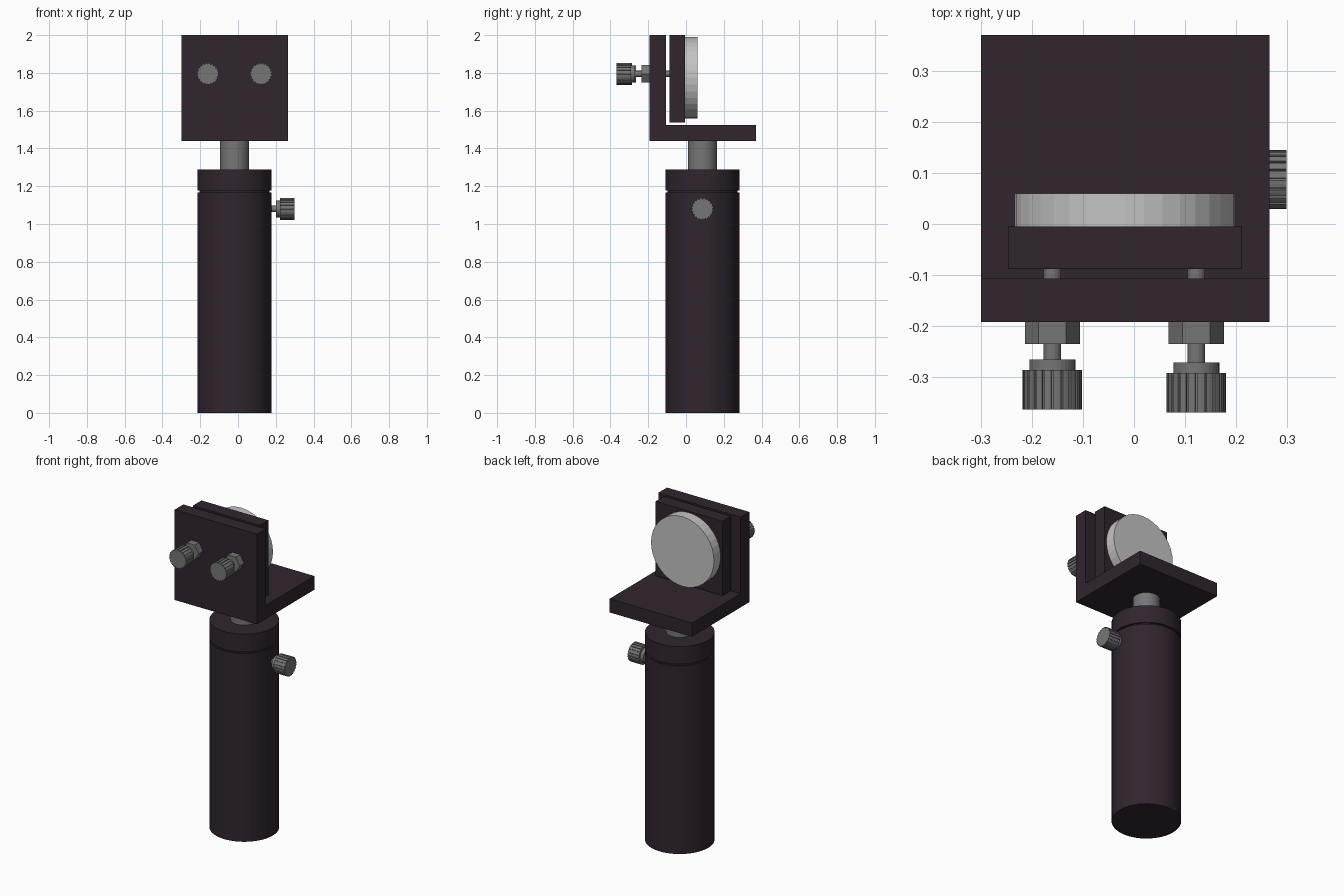
import bpy, bmesh, math
from mathutils import Matrix, Vector

cube = bpy.data.objects.get("Cube")
if cube:
    bpy.data.objects.remove(cube, do_unlink=True)


def material(name, color):
    m = bpy.data.materials.new(name)
    m.use_nodes = True
    m.diffuse_color = (*color, 1)
    m.node_tree.nodes["Principled BSDF"].inputs["Base Color"].default_value = (*color, 1)
    return m


DARK = material("dark anodised", (0.03, 0.018, 0.028))
STEEL = material("grey steel", (0.18, 0.18, 0.18))
GLASS = material("pale mirror", (0.55, 0.55, 0.55))

CX, POST_Y = -0.018, 0.087      # common axis of the stand
AXES = {"Z": Vector((0, 0, 1)), "-Y": Vector((0, -1, 0)), "X": Vector((1, 0, 0))}


def finish(name, bm, mat, smooth=False):
    bmesh.ops.recalc_face_normals(bm, faces=bm.faces)
    mesh = bpy.data.meshes.new(name)
    bm.to_mesh(mesh)
    bm.free()
    mesh.materials.append(mat)
    ob = bpy.data.objects.new(name, mesh)
    bpy.context.collection.objects.link(ob)
    if smooth:
        bpy.ops.object.select_all(action="DESELECT")
        ob.select_set(True)
        bpy.context.view_layer.objects.active = ob
        bpy.ops.object.shade_smooth_by_angle(angle=math.radians(30))
    return ob


def prism(name, outline, start, axis, length, mat, smooth=False):
    """Extrude a 2D outline from start along the named axis."""
    d = AXES[axis]
    u = Vector((0, 1, 0)) if axis == "X" else Vector((1, 0, 0))
    v = d.cross(u)
    bm = bmesh.new()
    face = bm.faces.new([bm.verts.new(Vector(start) + u * a + v * b) for a, b in outline])
    ext = bmesh.ops.extrude_face_region(bm, geom=[face])
    verts = [g for g in ext["geom"] if isinstance(g, bmesh.types.BMVert)]
    bmesh.ops.translate(bm, verts=verts, vec=d * length)
    return finish(name, bm, mat, smooth)


def circle(r, n=32):
    return [(r * math.cos(math.tau * i / n), r * math.sin(math.tau * i / n)) for i in range(n)]


def knurl(r, depth, teeth):
    """Wide teeth separated by narrow grooves."""
    pts = []
    for i in range(teeth):
        for f, rad in ((0.12, r), (0.5, r), (0.85, r), (0.88, r - depth), (0.09, r - depth)):
            k = i + f + (1 if f == 0.09 else 0)
            a = math.tau * k / teeth
            pts.append((rad * math.cos(a), rad * math.sin(a)))
    return pts


def thumb_screw(name, root, axis, shaft, collar, head):
    """Shaft, collar and knurled head given as (from, to) offsets along the axis."""
    outlines = {"shaft": (circle(0.017, 20), shaft), "collar": (circle(0.045), collar),
                "knob": (knurl(0.058, 0.005, 20), head)}
    for part, (outline, (a, b)) in outlines.items():
        prism(f"{name}_{part}", outline, Vector(root) + AXES[axis] * a, axis, b - a, STEEL)


def box(name, lo, hi, mat):
    bm = bmesh.new()
    bmesh.ops.create_cube(bm, size=1)
    lo, hi = Vector(lo), Vector(hi)
    bmesh.ops.transform(bm, verts=bm.verts,
                        matrix=Matrix.Translation((lo + hi) / 2) @ Matrix.Diagonal((*(hi - lo), 1)))
    return finish(name, bm, mat)


# Post holder: body, recessed groove and clamp collar
prism("holder_body", circle(0.196, 48), (CX, POST_Y, 0), "Z", 1.167, DARK, True)
prism("holder_groove", circle(0.186, 48), (CX, POST_Y, 1.16), "Z", 0.025, DARK, True)
prism("holder_collar", circle(0.196, 48), (CX, POST_Y, 1.178), "Z", 0.11, DARK, True)
prism("post", circle(0.077), (CX, POST_Y, 1.28), "Z", 0.165, STEEL, True)

# L-shaped bracket, extruded sideways from its profile
L_profile = [(-0.192, 1.44), (0.37, 1.44), (0.37, 1.525), (-0.107, 1.525), (-0.107, 2), (-0.192, 2)]
prism("bracket", L_profile, (-0.3, 0, 0), "X", 0.565, DARK)

# Tilting plate and round mirror
box("tilt_plate", (-0.247, -0.088, 1.538), (0.212, -0.005, 2), DARK)
prism("mirror_disc", circle(0.216, 36), (CX, 0.06, 1.775), "-Y", 0.066, GLASS)

# Adjusting screws with hexagonal nuts
for side, x, out in (("right", -0.16, 0), ("left", 0.122, 0.006)):
    root = (x, -0.192, 1.795)
    prism(f"{side}_nut", circle(0.054, 6), root, "-Y", 0.043, STEEL)
    thumb_screw(f"{side}_adjuster", root, "-Y", (-0.105, 0.08 + out),
                (0.073 + out, 0.096 + out), (0.094 + out, 0.171 + out))

# Locking screw on the side of the holder
thumb_screw("lock_screw", (0.17, POST_Y, 1.08), "X", (-0.01, 0.04), (0.031, 0.054), (0.052, 0.129))
